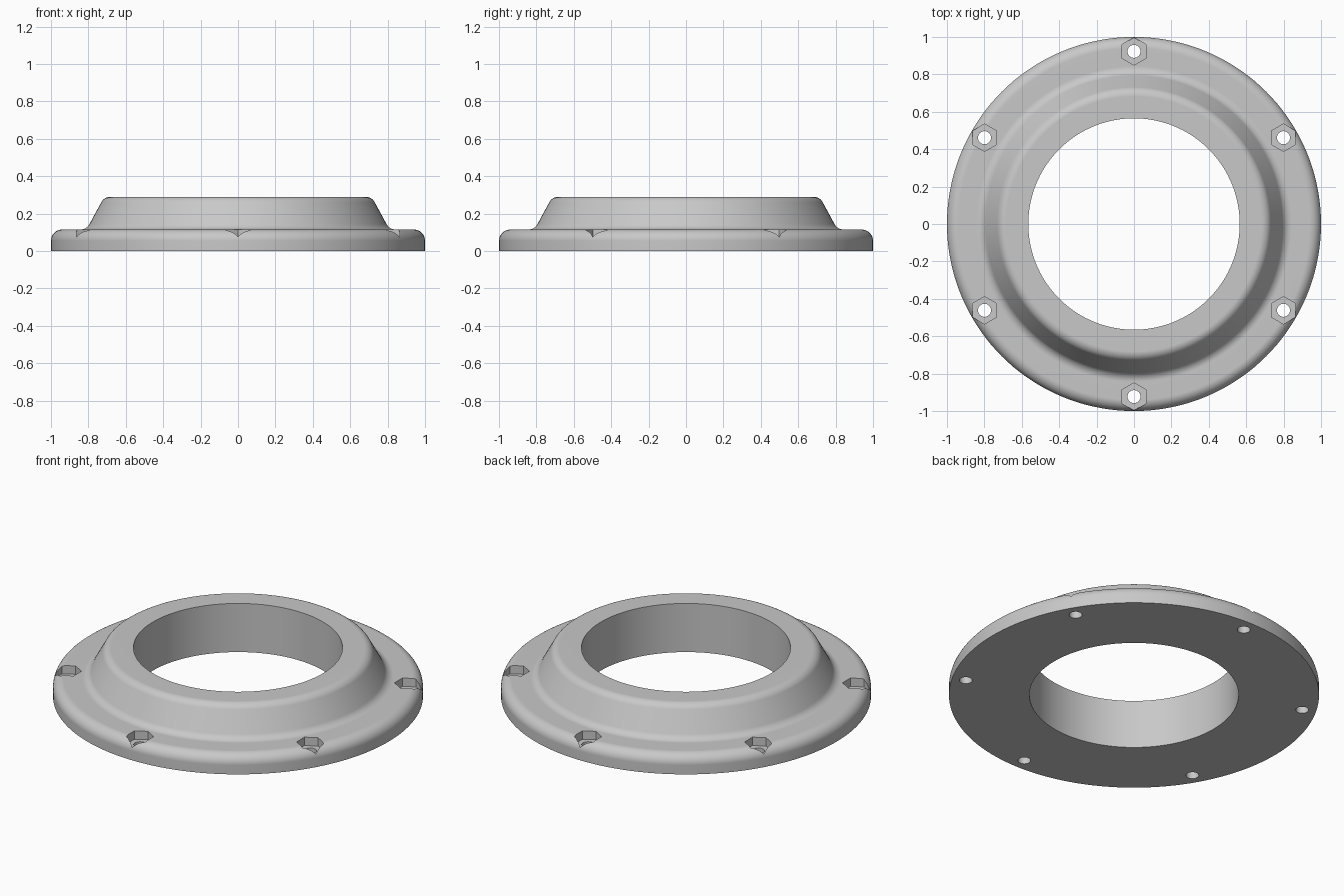
import bpy, bmesh, math
from mathutils import Vector

if "Cube" in bpy.data.objects:
    bpy.data.objects.remove(bpy.data.objects["Cube"])

SEG = 144


def fillet(a, corner, b, radius, steps=8):
    """Arc points rounding the corner between a and b."""
    a, c, b = Vector(a), Vector(corner), Vector(b)
    u, v = (a - c).normalized(), (b - c).normalized()
    half = u.angle(v) / 2
    centre = c + (u + v).normalized() * radius / math.sin(half)
    t = radius / math.tan(half)
    p, q = c + u * t - centre, c + v * t - centre
    sweep = p.angle(q)
    return [centre + (p * math.sin(sweep * (1 - i / steps)) + q * math.sin(sweep * i / steps))
            / math.sin(sweep) for i in range(steps + 1)]


def make_object(name, bm):
    bmesh.ops.recalc_face_normals(bm, faces=bm.faces)
    mesh = bpy.data.meshes.new(name)
    bm.to_mesh(mesh)
    bm.free()
    obj = bpy.data.objects.new(name, mesh)
    bpy.context.collection.objects.link(obj)
    return obj


def lathe(name, profile):
    """Closed (radius, height) profile spun round z."""
    bm = bmesh.new()
    rings = []
    for r, z in profile:
        rings.append([bm.verts.new((r * math.cos(k * math.tau / SEG),
                                    r * math.sin(k * math.tau / SEG), z)) for k in range(SEG)])
    for i, ring in enumerate(rings):
        nxt = rings[(i + 1) % len(rings)]
        for k in range(SEG):
            j = (k + 1) % SEG
            bm.faces.new((ring[k], ring[j], nxt[j], nxt[k]))
    return make_object(name, bm)


def prism_circle(name, sides, radius, z0, z1):
    """Six upright prisms on the bolt circle, a corner of each pointing along y."""
    bm = bmesh.new()
    for n in range(6):
        t = math.radians(90 + 60 * n)
        cx, cy = 0.923 * math.cos(t), 0.923 * math.sin(t)
        low, high = [[bm.verts.new((cx + radius * math.sin(k * math.tau / sides),
                                    cy + radius * math.cos(k * math.tau / sides), z))
                      for k in range(sides)] for z in (z0, z1)]
        bm.faces.new(low)
        bm.faces.new(high)
        for k in range(sides):
            j = (k + 1) % sides
            bm.faces.new((low[k], low[j], high[j], high[k]))
    return make_object(name, bm)


# Flange and raised collar with rounded edges
rim, foot, lip = (1.0, 0.115), (0.81, 0.115), (0.715, 0.29)
profile = [(0.565, 0), (1.0, 0)]
profile += fillet((1.0, 0), rim, foot, 0.06)
profile += fillet(rim, foot, lip, 0.055)
profile += fillet(foot, lip, (0.565, 0.29), 0.055)
profile += [(0.565, 0.29)]
flange = lathe("flange_ring", profile)

# Hexagonal nut pockets and bolt holes
for cutter in (prism_circle("nut_pocket_cutter", 6, 0.0735, 0.065, 0.2),
               prism_circle("bolt_hole_cutter", 24, 0.035, -0.1, 0.2)):
    cutter.hide_render = True
    mod = flange.modifiers.new("cut", 'BOOLEAN')
    mod.operation = 'DIFFERENCE'
    mod.solver = 'EXACT'
    mod.object = cutter
    bpy.context.view_layer.objects.active = flange
    bpy.ops.object.modifier_apply(modifier=mod.name)
    bpy.data.objects.remove(cutter)

# Grey finish
grey = bpy.data.materials.new("grey")
grey.diffuse_color = (0.58, 0.58, 0.58, 1)
grey.use_nodes = True
grey.node_tree.nodes["Principled BSDF"].inputs["Base Color"].default_value = grey.diffuse_color
flange.data.materials.clear()
flange.data.materials.append(grey)

# Smooth curves, crisp edges
bpy.ops.object.select_all(action='DESELECT')
flange.select_set(True)
bpy.context.view_layer.objects.active = flange
bpy.ops.object.shade_smooth_by_angle(angle=math.radians(30))
weighted = flange.modifiers.new("weighted_normals", 'WEIGHTED_NORMAL')
weighted.keep_sharp = True
